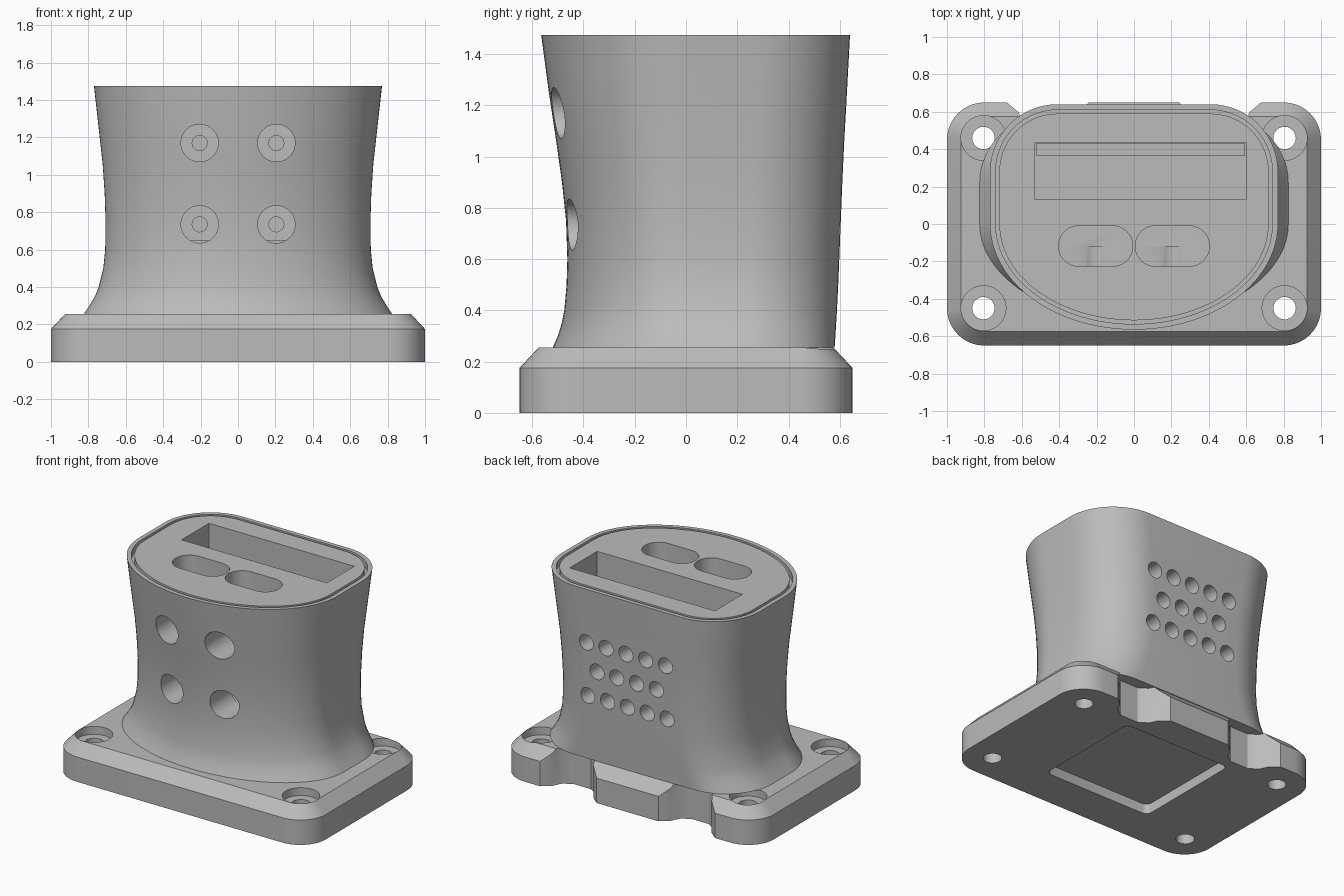
import bpy, bmesh, math

if "Cube" in bpy.data.objects:
    bpy.data.objects.remove(bpy.data.objects["Cube"], do_unlink=True)

grey = bpy.data.materials.new("plain_grey")
grey.use_nodes = True
grey.diffuse_color = (0.5, 0.5, 0.5, 1)
grey.node_tree.nodes["Principled BSDF"].inputs["Base Color"].default_value = (0.5, 0.5, 0.5, 1)


def arc(cx, cy, rx, ry, a0, a1, n):
    steps = [math.radians(a0 + (a1 - a0) * i / n) for i in range(n + 1)]
    return [(cx + rx * math.cos(a), cy + ry * math.sin(a)) for a in steps]


def rounded_rect(cx, cy, hx, hy, r, n=10):
    pts = []
    for k, (sx, sy) in enumerate([(1, 1), (-1, 1), (-1, -1), (1, -1)]):
        pts += arc(cx + sx * (hx - r), cy + sy * (hy - r), r, r, 90 * k, 90 * k + 90, n)
    return pts


def tower_outline(hx, front, back, r=0.36):
    """Rounded back corners, elliptical front."""
    pts = arc(hx - r, back - r, r, r, 0, 90, 14)
    pts += arc(r - hx, back - r, r, r, 90, 180, 14)
    return pts + arc(0, 0, hx, -front, 180, 360, 48)


def at_z(pts, z):
    return [(x, y, z) for x, y in pts]


def loft(name, rings, closed=False):
    """Skin a stack of equal rings, capped unless it closes on itself."""
    bm = bmesh.new()
    rows = [[bm.verts.new(p) for p in ring] for ring in rings]
    n = len(rows[0])
    pairs = list(zip(rows, rows[1:])) + ([(rows[-1], rows[0])] if closed else [])
    for a, b in pairs:
        for i in range(n):
            j = (i + 1) % n
            bm.faces.new((a[i], a[j], b[j], b[i]))
    if not closed:
        bm.faces.new(rows[0])
        bm.faces.new(rows[-1])
    bmesh.ops.remove_doubles(bm, verts=bm.verts, dist=1e-5)
    bmesh.ops.recalc_face_normals(bm, faces=bm.faces)
    mesh = bpy.data.meshes.new(name)
    bm.to_mesh(mesh)
    bm.free()
    mesh.materials.append(grey)
    obj = bpy.data.objects.new(name, mesh)
    bpy.context.collection.objects.link(obj)
    return obj


def prism(pts, z0, z1):
    return loft("cutter", [at_z(pts, z0), at_z(pts, z1)])


def box(x0, x1, y0, y1, z0, z1):
    return prism([(x0, y0), (x1, y0), (x1, y1), (x0, y1)], z0, z1)


def bore_y(x, z, r, y0, y1):
    circle = arc(x, z, r, r, 0, 360, 32)[:-1]
    return loft("cutter", [[(u, y, w) for u, w in circle] for y in (y0, y1)])


def activate(obj):
    bpy.ops.object.select_all(action="DESELECT")
    obj.select_set(True)
    bpy.context.view_layer.objects.active = obj


def cut(obj, cutter):
    cutter.hide_render = True
    activate(obj)
    mod = obj.modifiers.new("cut", "BOOLEAN")
    mod.operation = "DIFFERENCE"
    mod.solver = "EXACT"
    mod.object = cutter
    bpy.ops.object.modifier_apply(modifier=mod.name)
    bpy.data.objects.remove(cutter, do_unlink=True)


# Base plate with chamfered top edge
PLATE_TOP = 0.255
plate = loft("base_plate", [
    at_z(rounded_rect(0, 0, 1, 0.65, 0.2), 0),
    at_z(rounded_rect(0, 0, 1, 0.65, 0.2), 0.175),
    at_z(rounded_rect(0, 0, 0.925, 0.575, 0.125), PLATE_TOP)])

# Counterbored corner holes and cable notches in the back edge
notch = [(0.69, 0.7), (0.68, 0.65), (0.62, 0.6), (0.59, 0.54), (0.53, 0.5),
         (0.39, 0.5), (0.33, 0.54), (0.3, 0.6), (0.24, 0.65), (0.23, 0.7)]
for side in (-1, 1):
    for y in (-0.45, 0.46):
        for r, z0 in ((0.12, 0.2), (0.06, -0.1)):
            cut(plate, prism(arc(side * 0.805, y, r, r, 0, 360, 40)[:-1], z0, 0.4))
    cut(plate, prism([(side * x, y) for x, y in notch], -0.1, 0.4))

# Shallow recess under the plate
cut(plate, prism(rounded_rect(0, 0.03, 0.42, 0.4, 0.04, 4), -0.1, 0.07))

# Flared tower: height, half width, front, back
TOP = 1.475
stations = [
    (PLATE_TOP, 0.825, -0.52, 0.58), (0.3, 0.795, -0.5, 0.583),
    (0.35, 0.765, -0.485, 0.586), (0.4, 0.745, -0.475, 0.589),
    (0.5, 0.72, -0.466, 0.594), (0.6, 0.71, -0.463, 0.598),
    (0.75, 0.708, -0.468, 0.604), (0.9, 0.713, -0.484, 0.61),
    (1.05, 0.723, -0.505, 0.617), (1.25, 0.745, -0.535, 0.628),
    (TOP, 0.77, -0.565, 0.64)]
tower = loft("tower", [at_z(tower_outline(hx, f, b), z) for z, hx, f, b in stations])


# Thin groove around the top face
def inset(d):
    return tower_outline(0.77 - d, d - 0.565, 0.64 - d, 0.36 - d)


cut(tower, loft("cutter", [
    at_z(inset(0.03), 1.43), at_z(inset(0.03), 1.6),
    at_z(inset(0.05), 1.6), at_z(inset(0.05), 1.43)], closed=True))

# Long pocket in the top with a groove in its floor
cut(tower, box(-0.53, 0.6, 0.13, 0.435, 0.5, 1.6))
cut(tower, box(-0.52, 0.59, 0.365, 0.43, 0.42, 0.6))

# Two oval slots, each met by two front bores with small pilot holes
for side in (-1, 1):
    cut(tower, prism(rounded_rect(side * 0.205, -0.118, 0.198, 0.108, 0.107), 0.65, 1.6))
    for z in (0.735, 1.17):
        cut(tower, bore_y(side * 0.205, z, 0.1, -0.8, -0.12))
        cut(tower, bore_y(side * 0.205, z, 0.04, -0.1, 0.06))

# Staggered grid of vent holes in the back
for count, z in ((5, 1.09), (4, 0.9), (5, 0.71)):
    for i in range(count):
        cut(tower, bore_y(0.035 + 0.154 * (i - (count - 1) / 2), z, 0.055, 0.4, 0.8))

for part in (plate, tower):
    activate(part)
    bpy.ops.object.shade_smooth_by_angle(angle=math.radians(30))
